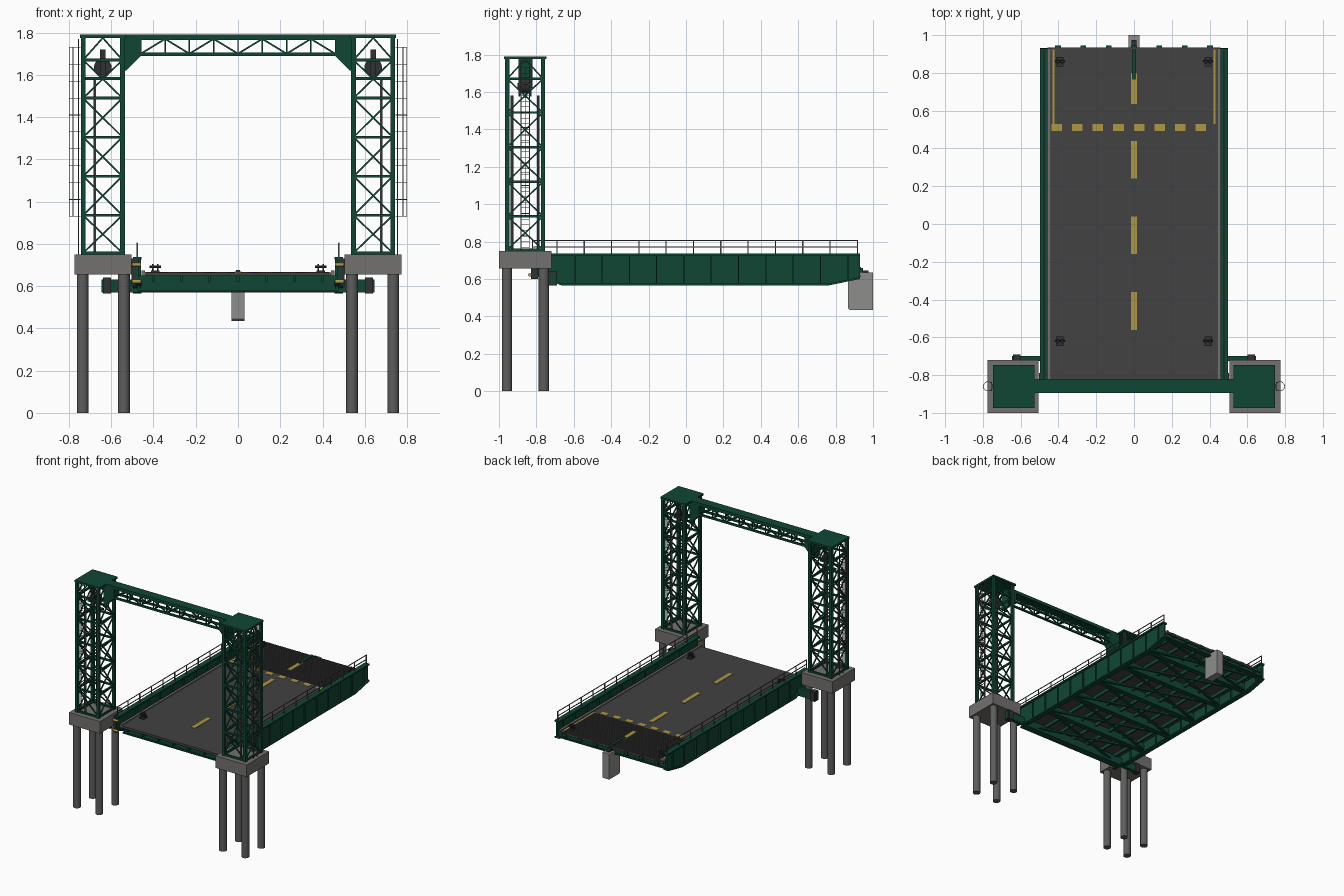
import bpy, bmesh, math
from mathutils import Vector, Matrix

if "Cube" in bpy.data.objects:
    bpy.data.objects.remove(bpy.data.objects["Cube"])


def material(name, r, g, b):
    m = bpy.data.materials.new(name)
    m.diffuse_color = (r, g, b, 1)
    m.use_nodes = True
    m.node_tree.nodes["Principled BSDF"].inputs["Base Color"].default_value = m.diffuse_color
    return m


GREEN = material("dark green paint", 0.005, 0.062, 0.036)
ASPHALT = material("asphalt", 0.054, 0.054, 0.054)
CONCRETE = material("concrete", 0.17, 0.165, 0.157)
PALE = material("pale concrete", 0.27, 0.27, 0.265)
STEEL = material("grey steel", 0.11, 0.11, 0.108)
DARK = material("dark metal", 0.03, 0.031, 0.034)
YELLOW = material("yellow paint", 0.42, 0.31, 0.055)


class Part:
    """Collects simple solids into one named mesh."""
    def __init__(self, name, mat):
        self.name, self.mat, self.bm = name, mat, bmesh.new()

    def box(self, x0, x1, y0, y1, z0, z1):
        lo, hi = Vector((x0, y0, z0)), Vector((x1, y1, z1))
        size = hi - lo
        mtx = Matrix.Translation((lo + hi) / 2) @ Matrix.Diagonal((*[abs(c) for c in size], 1))
        bmesh.ops.create_cube(self.bm, size=1, matrix=mtx)

    def bar(self, p, q, w, h=None):
        p, q = Vector(p), Vector(q)
        d = q - p
        rot = d.to_track_quat('Z', 'Y').to_matrix().to_4x4()
        mtx = Matrix.Translation((p + q) / 2) @ rot @ Matrix.Diagonal((w, h or w, d.length, 1))
        bmesh.ops.create_cube(self.bm, size=1, matrix=mtx)

    def rod(self, p, q, r, n=8):
        p, q = Vector(p), Vector(q)
        d = q - p
        mtx = Matrix.Translation((p + q) / 2) @ d.to_track_quat('Z', 'Y').to_matrix().to_4x4()
        bmesh.ops.create_cone(self.bm, cap_ends=True, segments=n, radius1=r, radius2=r,
                              depth=d.length, matrix=mtx)

    def prism(self, pts, offset):
        face = self.bm.faces.new([self.bm.verts.new(p) for p in pts])
        out = bmesh.ops.extrude_face_region(self.bm, geom=[face])["geom"]
        bmesh.ops.translate(self.bm, vec=offset, verts=[v for v in out if isinstance(v, bmesh.types.BMVert)])

    def done(self, smooth=False):
        bmesh.ops.recalc_face_normals(self.bm, faces=self.bm.faces)
        me = bpy.data.meshes.new(self.name)
        self.bm.to_mesh(me)
        self.bm.free()
        me.materials.append(self.mat)
        ob = bpy.data.objects.new(self.name, me)
        bpy.context.collection.objects.link(ob)
        if smooth:
            bpy.ops.object.select_all(action='DESELECT')
            ob.select_set(True)
            bpy.context.view_layer.objects.active = ob
            bpy.ops.object.shade_smooth_by_angle(angle=math.radians(40))


TX, TY = 0.64, -0.86
LEVELS = [0.757, 0.935, 1.12, 1.305, 1.49, 1.67]

for s, side in ((-1, "left"), (1, "right")):
    # Foundations
    cap = Part(side + "_pile_cap", CONCRETE)
    cap.box(s * 0.505, s * 0.775, -1.0, -0.72, 0.655, 0.75)
    cap.done()
    piles = Part(side + "_piles", STEEL)
    for x in (0.54, 0.735):
        for y in (-0.957, -0.76):
            piles.rod((s * x, y, 0), (s * x, y, 0.66), 0.028, 16)
    piles.done(True)

    # Lattice tower
    tower = Part(side + "_tower", GREEN)
    c = [Vector((s * TX + a * 0.093, TY + b * 0.096, 0)) for a, b in ((-1, -1), (1, -1), (1, 1), (-1, 1))]
    up = lambda v, z: (v.x, v.y, z)
    for i in range(4):
        a, b = c[i], c[(i + 1) % 4]
        tower.box(a.x - 0.011, a.x + 0.011, a.y - 0.011, a.y + 0.011, 0.75, 1.78)
        for z in LEVELS:
            tower.bar(up(a, z), up(b, z), 0.013)
        for z0, z1 in zip(LEVELS, LEVELS[1:]):
            tower.bar(up(a, z0), up(b, z1), 0.008)
            tower.bar(up(b, z0), up(a, z1), 0.008)
        m = (a + b) / 2
        tower.bar(up(a, 1.67), up(m, 1.775), 0.008)
        tower.bar(up(b, 1.67), up(m, 1.775), 0.008)
    tower.box(s * 0.527, s * 0.747, -0.973, -0.747, 1.775, 1.79)
    tower.box(s * 0.55, s * 0.73, TY - 0.035, TY - 0.027, 1.575, 1.59)
    tower.box(s * 0.55, s * 0.73, TY + 0.027, TY + 0.035, 1.575, 1.59)
    tower.done()

    # Sheave, guide rods
    sheave = Part(side + "_sheave", DARK)
    sheave.rod((s * TX, TY - 0.022, 1.635), (s * TX, TY + 0.022, 1.635), 0.042, 20)
    sheave.rod((s * TX, TY - 0.04, 1.635), (s * TX, TY + 0.04, 1.635), 0.014, 12)
    for y in (-0.03, 0.03):
        sheave.box(s * TX - 0.012, s * TX + 0.012, TY + y - 0.005, TY + y + 0.005, 1.58, 1.72)
    sheave.done(True)
    guides = Part(side + "_guide_rods", STEEL)
    for y in (-0.07, 0.07):
        guides.rod((s * 0.678, TY + y, 0.75), (s * 0.678, TY + y, 1.58), 0.007)
    guides.done(True)

    # Caged ladder
    ladder = Part(side + "_ladder", STEEL)
    for y in (-0.022, 0.022):
        ladder.bar((s * 0.754, TY + y, 0.75), (s * 0.754, TY + y, 1.77), 0.005)
    for i in range(34):
        z = 0.77 + i * 0.03
        ladder.bar((s * 0.754, TY - 0.022, z), (s * 0.754, TY + 0.022, z), 0.003)
    ring = [Vector((s * (0.773 + 0.025 * math.cos(t * math.pi / 5)), TY + 0.025 * math.sin(t * math.pi / 5), 0))
            for t in range(10)]
    for i in range(11):
        z = 0.93 + i * 0.08
        for t in range(10):
            ladder.bar(up(ring[t], z), up(ring[(t + 1) % 10], z), 0.003)
    for t in (0, 2, 8):
        ladder.bar(up(ring[t], 0.93), up(ring[t], 1.73), 0.003)
    ladder.done()

    # Plate girder with flanges and stiffeners
    girder = Part(side + "_girder", GREEN)
    prof = [(-0.825, 0.735), (-0.825, 0.62), (-0.74, 0.60), (-0.665, 0.565), (0.76, 0.565),
            (0.93, 0.60), (0.93, 0.735)]
    girder.prism([(s * 0.472, y, z) for y, z in prof], (s * 0.012, 0, 0))
    girder.box(s * 0.457, s * 0.497, -0.825, 0.93, 0.725, 0.737)
    for (y0, z0), (y1, z1) in zip(prof[1:], prof[2:6]):
        girder.bar((s * 0.477, y0, z0 + 0.005), (s * 0.477, y1, z1 + 0.005), 0.04, 0.01)
    for i in range(11):
        y = -0.595 + i * 0.146
        girder.box(s * 0.46, s * 0.494, y - 0.003, y + 0.003, 0.59 if i > 9 else 0.57, 0.73)
    girder.done()

    # Handrail and kerb
    rail = Part(side + "_railing", STEEL)
    for i in range(12):
        y = -0.69 + i * 0.146
        rail.bar((s * 0.477, y, 0.735), (s * 0.477, y, 0.805), 0.006)
    for z in (0.77, 0.805):
        rail.bar((s * 0.477, -0.82, z), (s * 0.477, 0.92, z), 0.005)
    rail.bar((s * 0.477, -0.82, 0.735), (s * 0.477, -0.82, 0.805), 0.006)
    rail.done()
    kerb = Part(side + "_kerb", CONCRETE)
    kerb.box(s * 0.44, s * 0.457, -0.82, 0.93, 0.65, 0.675)
    kerb.done()

    # Guide shoes, rollers and lifting lugs
    shoe = Part(side + "_guide_shoes", DARK)
    shoe.box(s * 0.60, s * 0.64, -0.735, -0.69, 0.565, 0.64)
    shoe.box(s * 0.485, s * 0.503, -0.83, -0.79, 0.60, 0.73)
    for y in (-0.62, 0.86):
        shoe.box(s * 0.372, s * 0.412, y - 0.025, y + 0.025, 0.665, 0.673)
        for x in (0.38, 0.404):
            shoe.box(s * (x - 0.004), s * (x + 0.004), y - 0.012, y + 0.012, 0.67, 0.705)
        shoe.rod((s * 0.365, y, 0.692), (s * 0.419, y, 0.692), 0.006)
    shoe.done()
    roller = Part(side + "_guide_rollers", YELLOW)
    for z in (0.622, 0.702):
        roller.rod((s * 0.46, -0.835, z), (s * 0.502, -0.835, z), 0.009, 10)
    roller.done(True)

# Portal truss between the towers
portal = Part("portal_truss", GREEN)
portal.box(-0.54, 0.54, -0.895, -0.82, 1.775, 1.79)
for y in (-0.889, -0.826):
    portal.box(-0.54, 0.54, y - 0.006, y + 0.006, 1.765, 1.78)
    portal.box(-0.47, 0.47, y - 0.006, y + 0.006, 1.69, 1.705)
    for i in range(8):
        x0, x1 = -0.46 + i * 0.115, -0.345 + i * 0.115
        za, zb = (1.70, 1.77) if i % 2 == 0 else (1.77, 1.70)
        portal.bar((x0, y, za), (x1, y, zb), 0.008)
        portal.bar((x0, y, 1.70), (x0, y, 1.77), 0.007)
for i in range(9):
    x = -0.46 + i * 0.115
    portal.bar((x, -0.889, 1.697), (x, -0.826, 1.697), 0.009)
for s in (-1, 1):
    portal.prism([(s * x, -0.895, z) for x, z in ((0.545, 1.785), (0.46, 1.785), (0.46, 1.69), (0.53, 1.62), (0.545, 1.62))],
                 (0, 0.075, 0))
portal.done()

# Underdeck framing: floor beams, stringers and wind bracing
frame = Part("floor_framing", GREEN)
ys = [-0.741 + i * 0.292 for i in range(6)] + [0.915]
for y in ys:
    z = 0.61 if y > 0.8 else 0.572
    frame.box(-0.475, 0.475, y - 0.004, y + 0.004, z, 0.65)
    frame.box(-0.475, 0.475, y - 0.018, y + 0.018, z, z + 0.008)
for i in range(7):
    x = -0.402 + i * 0.134
    frame.box(x - 0.006, x + 0.006, -0.81, 0.93, 0.62, 0.65)
    frame.box(x - 0.015, x + 0.015, 0.925, 0.945, 0.635, 0.66)
for y0, y1 in zip(ys[:-1], ys[1:]):
    for s in (-1, 1):
        frame.bar((-0.465 * s, y0, 0.595), (0.465 * s, y1, 0.61 if y1 > 0.8 else 0.595), 0.018, 0.012)
frame.done()
lift = Part("lifting_beam", GREEN)
lift.box(-0.645, 0.645, -0.724, -0.70, 0.57, 0.632)
lift.done()

# Road deck, with a steel grating section at the tip
deck = Part("road_deck", ASPHALT)
deck.box(-0.457, 0.457, -0.82, 0.935, 0.647, 0.665)
deck.done()
grating = Part("grating_bars", ASPHALT)
for i in range(28):
    y = 0.545 + i * 0.014
    grating.box(-0.418, 0.418, y - 0.0025, y + 0.0025, 0.664, 0.668)
grating.done()

# Road markings
marks = Part("road_markings", YELLOW)
for y0, y1 in ((-0.56, -0.36), (-0.16, 0.04), (0.24, 0.44), (0.635, 0.80)):
    marks.box(-0.016, 0.016, y0, y1, 0.664, 0.6695)
for i in range(8):
    x = -0.437 + i * 0.109
    marks.box(x, x + 0.056, 0.492, 0.53, 0.664, 0.667)
for s in (-1, 1):
    marks.box(s * 0.42, s * 0.432, 0.53, 0.925, 0.664, 0.667)
marks.done()

# Centre lock arm and rear lock pier
arm = Part("centre_lock_arm", GREEN)
arm.box(-0.01, 0.01, 0.765, 0.925, 0.664, 0.677)
arm.done()
pier = Part("rear_lock_pier", PALE)
pier.prism([(-0.03, y, z) for y, z in ((0.865, 0.62), (0.865, 0.445), (0.875, 0.435), (1.0, 0.435),
                                       (1.0, 0.635), (0.935, 0.635))], (0.06, 0, 0))
pier.done()
latch = Part("rear_latch", DARK)
latch.box(-0.012, 0.012, 0.92, 0.975, 0.63, 0.645)
latch.done()
